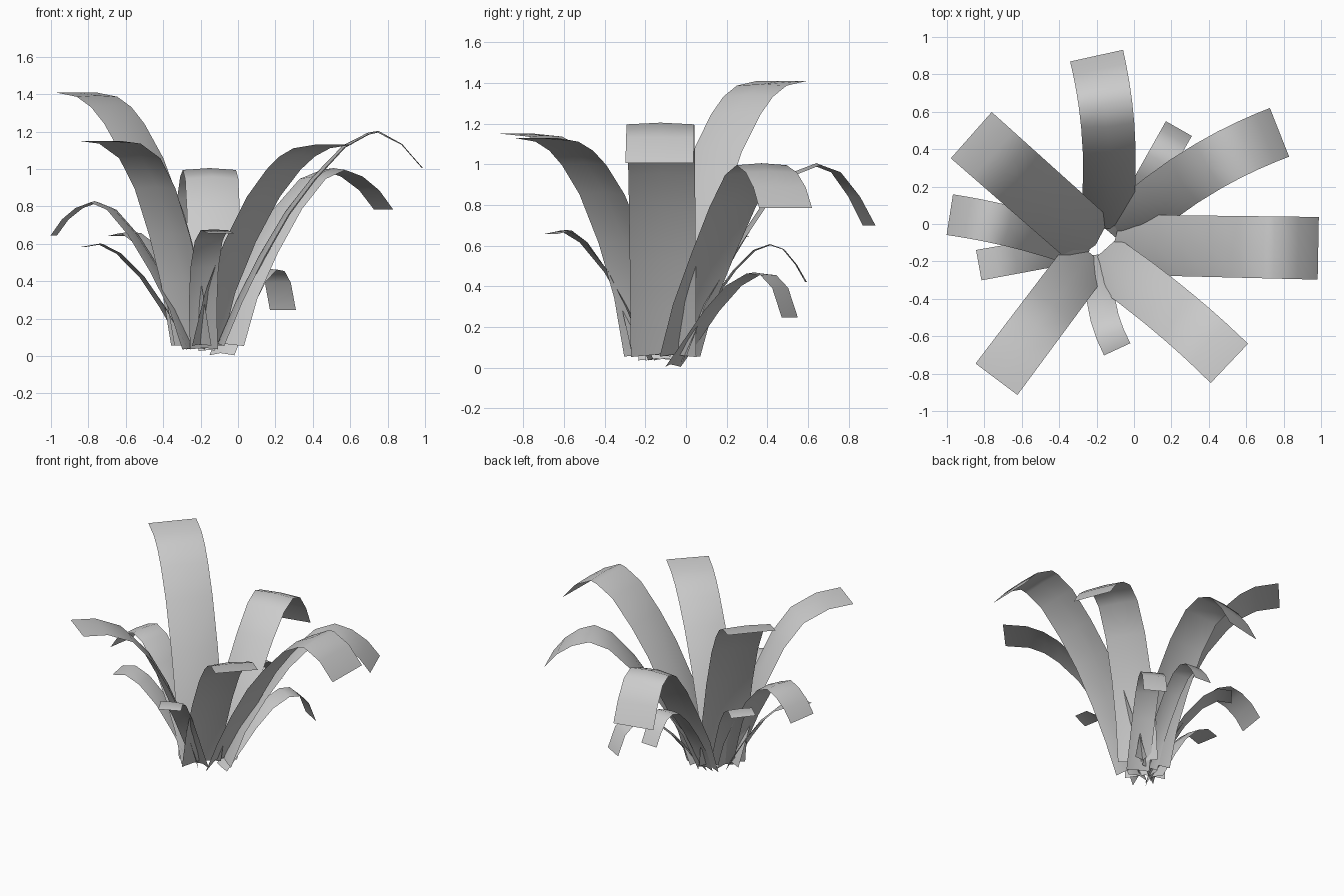
import bpy
from mathutils import Vector

if "Cube" in bpy.data.objects:
    bpy.data.objects.remove(bpy.data.objects["Cube"], do_unlink=True)

grey = bpy.data.materials.new("plain_grey")
grey.use_nodes = True
colour = (0.6, 0.6, 0.6, 1)
grey.diffuse_color = colour
grey.node_tree.nodes["Principled BSDF"].inputs["Base Color"].default_value = colour

# Leaf side profiles: (share of reach, share of peak height)
ARCH = [(0, 0), (.11, .3), (.24, .54), (.4, .77), (.57, .92), (.79, .99), (1, 1)]
TALL = [(0, 0), (.1, .27), (.25, .52), (.43, .745), (.59, .88), (.7, .945),
        (.82, .985), (1, 1)]
LOW = [(0, 0), (.1, .18), (.23, .4), (.42, .68), (.65, .91), (.83, 1), (1, .97)]
DROOP = [(0, 0), (.1, .27), (.25, .53), (.42, .78), (.58, .95), (.71, 1),
         (.82, .96), (.92, .83), (1, .68)]
SOFT = DROOP[:-2] + [(.92, .88), (1, .77)]
WIDE = [(0, 0), (.09, .2), (.2, .41), (.33, .62), (.46, .78), (.61, .93),
        (.73, .99), (.78, 1), (.9, .94), (1, .83)]
HOOK = [(0, 0), (.15, .27), (.33, .6), (.52, .87), (.7, 1), (.82, .98),
        (.92, .84), (1, .52)]


def leaf(name, base, tip, low, peak, width, profile, bend=0):
    """Strip of two quads per row, folded along a raised midrib."""
    base, tip = Vector((*base, 0)), Vector((*tip, 0))
    reach = tip - base
    across = Vector((reach.y, -reach.x, 0)).normalized()
    path = [base + reach * t + across * bend * 4 * t * (1 - t)
            + Vector((0, 0, low + (peak - low) * h)) for t, h in profile]
    verts, faces = [], []
    last = len(path) - 1
    for i, p in enumerate(path):
        tangent = (path[min(i + 1, last)] - path[max(i - 1, 0)]).normalized()
        side = Vector((tangent.y, -tangent.x, 0)).normalized()
        up = side.cross(tangent)
        t = profile[i][0]
        half = side * width * (.48 + .02 * t)
        fold = up * width * .12 * (1 - t)
        verts += [p - half - fold / 2, p + fold / 2, p + half - fold / 2]
        if i < last:
            k = 3 * i
            faces += [(k, k + 1, k + 4, k + 3), (k + 1, k + 2, k + 5, k + 4)]
    mesh = bpy.data.meshes.new(name)
    mesh.from_pydata(verts, [], faces)
    mesh.materials.append(grey)
    mesh.polygons.foreach_set("use_smooth", [True] * len(faces))
    obj = bpy.data.objects.new(name, mesh)
    bpy.context.collection.objects.link(obj)


# Large outer leaves
leaf("back_leaf", (-.15, 0), (-.2, .9), .06, 1.0, .29, DROOP, .04)
leaf("back_left_leaf", (-.07, -.04), (.778, .49), .06, 1.0, .28, SOFT, -.05)
leaf("left_leaf", (-.09, -.11), (.985, -.13), .06, 1.2, .335, WIDE)
leaf("front_left_leaf", (-.18, -.18), (.51, -.745), .06, 1.13, .29, TALL, -.02)
leaf("front_right_leaf", (-.24, -.17), (-.735, -.83), .06, 1.15, .28, ARCH)
leaf("back_right_leaf", (-.22, -.1), (-.87, .475), .06, 1.41, .33, TALL)

# Small lower leaves
leaf("small_right_leaf", (-.25, -.14), (-.985, .05), .04, .825, .22, SOFT, .02)
leaf("small_front_right_leaf", (-.27, -.12), (-.83, -.22), .04, .6, .165, LOW)
leaf("small_front_leaf", (-.18, -.17), (-.09, -.67), .04, .675, .155, LOW, .04)
leaf("small_back_left_leaf", (-.09, -.07), (.24, .51), .01, .465, .16, HOOK)
leaf("small_back_leaf", (-.15, -.02), (-.11, .59), .03, .605, .13, DROOP)
leaf("small_back_right_leaf", (-.22, -.1), (-.645, .25), .04, .66, .17, LOW)
